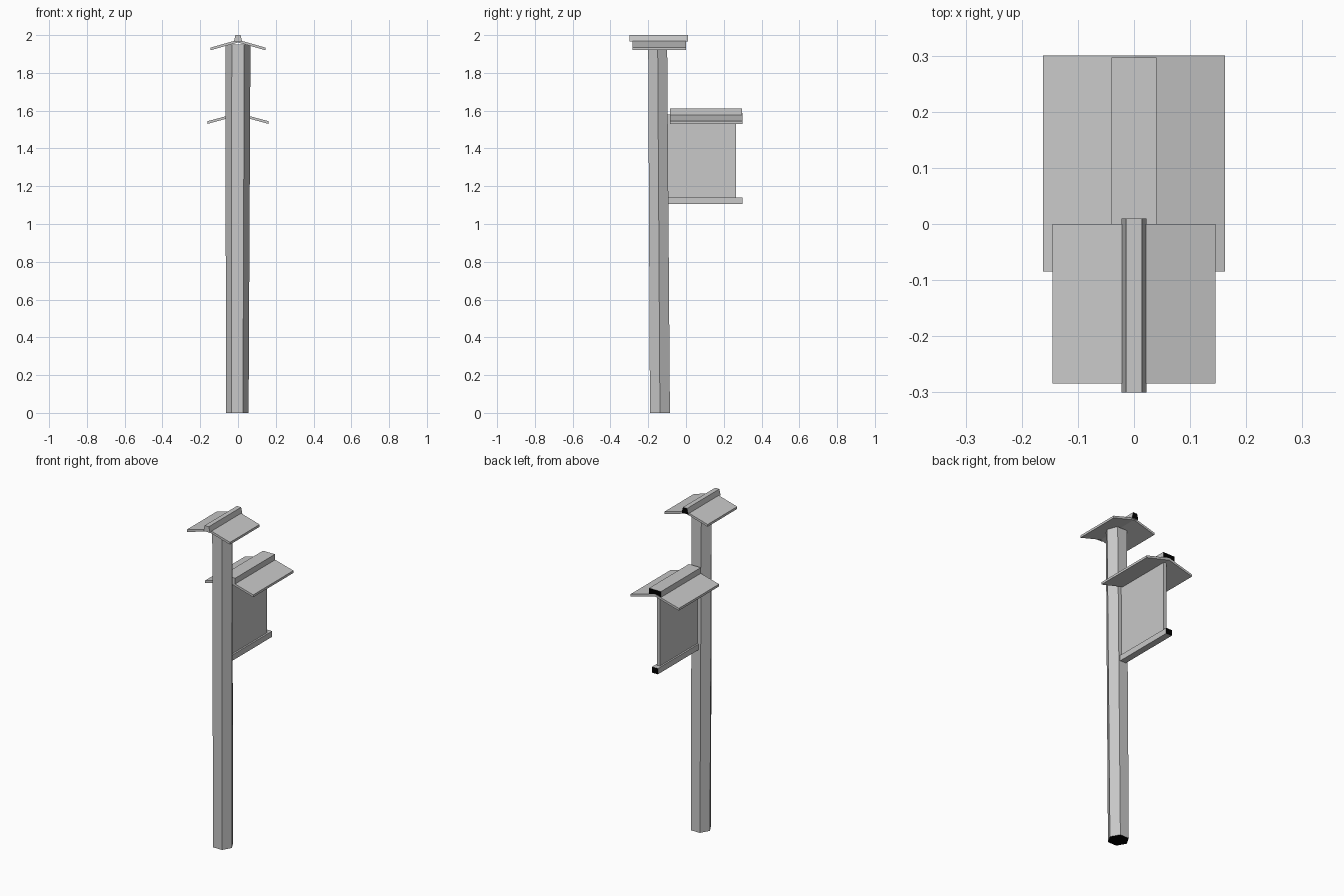
import bpy, bmesh, math

cube = bpy.data.objects.get("Cube")
if cube:
    bpy.data.objects.remove(cube, do_unlink=True)


def material(name, rgb):
    m = bpy.data.materials.new(name)
    m.use_nodes = True
    m.diffuse_color = (*rgb, 1)
    m.node_tree.nodes["Principled BSDF"].inputs["Base Color"].default_value = (*rgb, 1)
    return m


grey = material("weathered_grey", (0.58, 0.58, 0.58))
black = material("black_end", (0.0, 0.0, 0.0))


def loft(name, ring_a, ring_b, dark_end=None):
    """Solid between two matching rings; end faces along dark_end become black."""
    bm = bmesh.new()
    a = [bm.verts.new(p) for p in ring_a]
    b = [bm.verts.new(p) for p in ring_b]
    n = len(a)
    bm.faces.new(a)
    bm.faces.new(b[::-1])
    for i in range(n):
        j = (i + 1) % n
        bm.faces.new((a[j], a[i], b[i], b[j]))
    bmesh.ops.recalc_face_normals(bm, faces=bm.faces)
    bm.normal_update()
    for f in bm.faces:
        axis, sign = dark_end or (0, 0)
        f.material_index = int(f.normal[axis] * sign > 0.9)
    mesh = bpy.data.meshes.new(name)
    bm.to_mesh(mesh)
    bm.free()
    mesh.materials.append(grey)
    mesh.materials.append(black)
    obj = bpy.data.objects.new(name, mesh)
    bpy.context.collection.objects.link(obj)
    return obj


def extrude_y(name, profile, y0, y1, dark_end=None):
    return loft(name, [(x, y0, z) for x, z in profile],
                [(x, y1, z) for x, z in profile], dark_end)


def bar(name, bottom, top, z0, z1, y0, y1, dark_end=(1, 1)):
    """Lengthwise bar with a trapezoid section given by half widths."""
    return extrude_y(name, [(-bottom, z0), (bottom, z0), (top, z1), (-top, z1)],
                     y0, y1, dark_end)


def roof(name, half, eave, peak, thick, y0, y1):
    """Thin gabled roof sheet."""
    return extrude_y(name, [(-half, eave), (0, peak - thick), (half, eave),
                            (half, eave + thick), (0, peak), (-half, eave + thick)], y0, y1)


def hexagon(cx, cy, rx, ry, z):
    return [(cx + rx * math.cos(i * math.pi / 3),
             cy + ry * math.sin(i * math.pi / 3), z) for i in range(6)]


# Slightly leaning six-sided pole
loft("pole", hexagon(-0.004, -0.138, 0.06, 0.061, 0),
     hexagon(0, -0.15, 0.066, 0.058, 1.95), (2, -1))

# Small roof over the pole
roof("pole_roof", 0.145, 1.92, 1.975, 0.014, -0.284, 0)
bar("pole_roof_ridge", 0.022, 0.014, 1.965, 2.0, -0.3, 0.01)

# Hanging sign with its own roof and bottom rail
bar("sign_panel", 0.01, 0.01, 1.12, 1.58, -0.11, 0.265, None)
bar("sign_bottom_rail", 0.02, 0.02, 1.105, 1.14, -0.1, 0.298)
roof("sign_roof", 0.162, 1.53, 1.588, 0.014, -0.085, 0.3)
bar("sign_roof_ridge", 0.04, 0.04, 1.574, 1.612, -0.085, 0.297)
